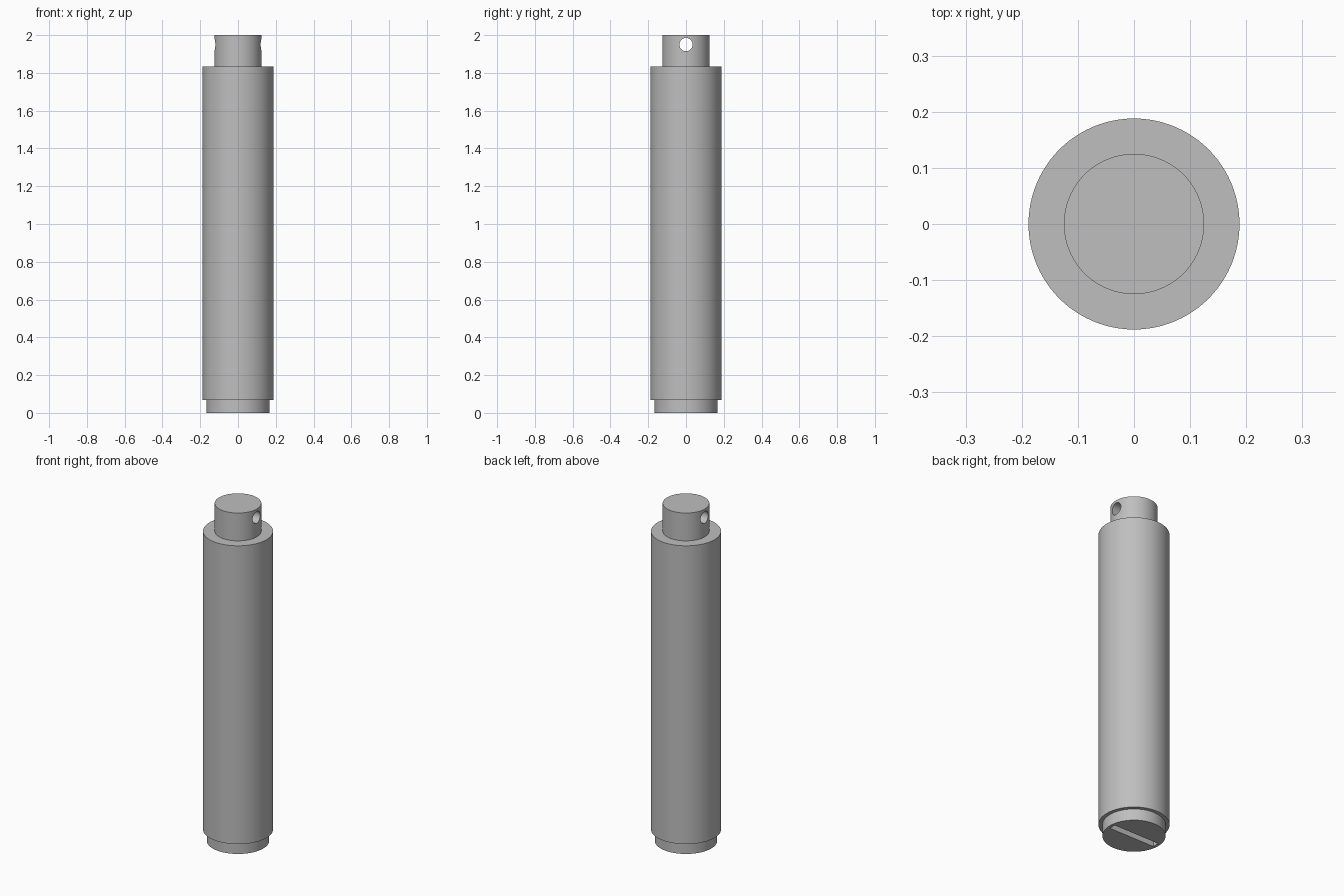
import bpy
import math

cube = bpy.data.objects.get("Cube")
if cube:
    bpy.data.objects.remove(cube, do_unlink=True)

grey = bpy.data.materials.new("plain grey")
grey.use_nodes = True
grey.diffuse_color = (0.52, 0.52, 0.52, 1)
grey.node_tree.nodes["Principled BSDF"].inputs["Base Color"].default_value = grey.diffuse_color


def cylinder(name, radius, bottom, top):
    """Upright cylinder between two heights."""
    bpy.ops.mesh.primitive_cylinder_add(
        vertices=96, radius=radius, depth=top - bottom,
        location=(0, 0, (bottom + top) / 2))
    obj = bpy.context.object
    obj.name = name
    obj.data.materials.append(grey)
    return obj


def cut(target, cutter, name):
    """Subtract a hidden cutter from a part."""
    cutter.name = name
    cutter.data.materials.append(grey)
    cutter.hide_render = True
    cutter.hide_set(True)
    mod = target.modifiers.new(name, "BOOLEAN")
    mod.operation = "DIFFERENCE"
    mod.solver = "EXACT"
    mod.object = cutter
    bpy.context.view_layer.objects.active = target
    bpy.ops.object.modifier_apply(modifier=mod.name)
    bpy.data.objects.remove(cutter, do_unlink=True)


# Stepped shaft: foot, main barrel, neck
foot = cylinder("foot", 0.167, 0, 0.068)
barrel = cylinder("barrel", 0.188, 0.068, 1.835)
neck = cylinder("neck", 0.125, 1.835, 2)

# Cross hole through the neck, side to side
bpy.ops.mesh.primitive_cylinder_add(
    vertices=48, radius=0.035, depth=0.4,
    location=(0, 0, 1.95), rotation=(0, math.pi / 2, 0))
cut(neck, bpy.context.object, "cross_hole")

# Closed slot in the underside of the foot
bpy.ops.mesh.primitive_cube_add(size=1, location=(0, 0, 0))
slot = bpy.context.object
slot.scale = (0.3, 0.04, 0.1)
cut(foot, slot, "screwdriver_slot")

# Smooth round sides, crisp rims
bpy.ops.object.select_all(action="DESELECT")
for part in (foot, barrel, neck):
    part.select_set(True)
bpy.context.view_layer.objects.active = barrel
bpy.ops.object.shade_smooth_by_angle(angle=math.radians(30))
